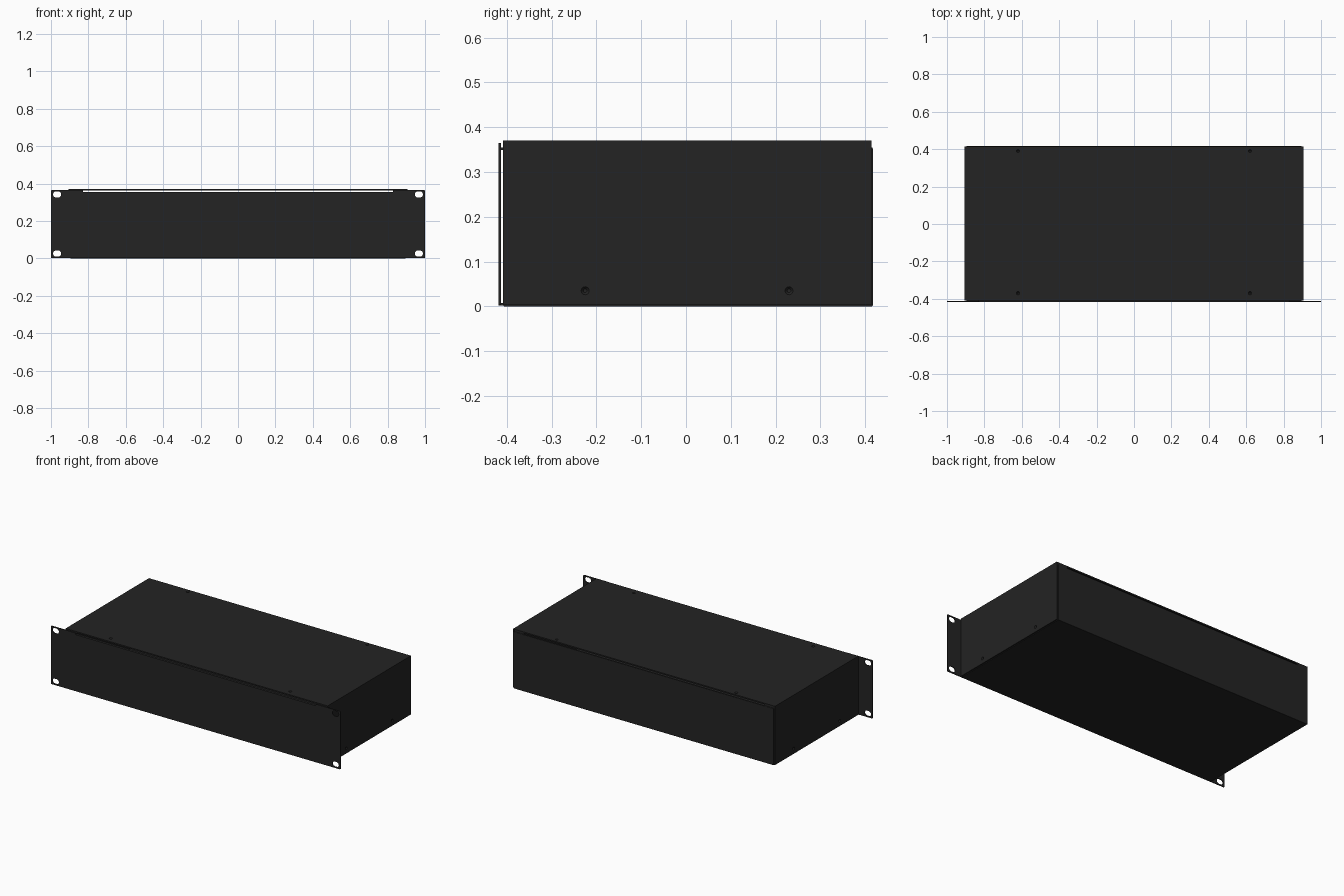
import bpy, bmesh, math
from mathutils import Vector

old = bpy.data.objects.get("Cube")
if old:
    bpy.data.objects.remove(old, do_unlink=True)

black = bpy.data.materials.new("black powder coat")
black.use_nodes = True
colour = (0.017, 0.017, 0.017, 1)
black.diffuse_color = colour
bsdf = black.node_tree.nodes["Principled BSDF"]
bsdf.inputs["Base Color"].default_value = colour
bsdf.inputs["Roughness"].default_value = 0.6


def add(name, bm):
    bmesh.ops.recalc_face_normals(bm, faces=bm.faces)
    mesh = bpy.data.meshes.new(name)
    bm.to_mesh(mesh)
    bm.free()
    mesh.materials.append(black)
    ob = bpy.data.objects.new(name, mesh)
    bpy.context.collection.objects.link(ob)
    return ob


def prism(name, outline, axis, start, end, radius=0):
    """Round the corners of a flat outline and extrude it along x or y."""
    bm = bmesh.new()
    place = (lambda u, v: (start, u, v)) if axis == "x" else (lambda u, v: (u, start, v))
    bm.faces.new([bm.verts.new(place(u, v)) for u, v in outline])
    if radius:
        bmesh.ops.bevel(bm, geom=bm.verts[:], offset=radius, segments=5,
                        profile=0.5, affect="VERTICES")
    ext = bmesh.ops.extrude_face_region(bm, geom=bm.faces[:])
    move = Vector((end - start, 0, 0)) if axis == "x" else Vector((0, end - start, 0))
    bmesh.ops.translate(bm, vec=move,
                        verts=[g for g in ext["geom"] if isinstance(g, bmesh.types.BMVert)])
    return add(name, bm)


def rect(u0, u1, v0, v1):
    return [(u0, v0), (u1, v0), (u1, v1), (u0, v1)]


def cut(target, cutter):
    mod = target.modifiers.new("cut", "BOOLEAN")
    mod.operation = "DIFFERENCE"
    mod.solver = "EXACT"
    mod.object = cutter
    cutter.hide_render = True
    cutter.hide_set(True)


def countersink(name, location, direction):
    """Tapered cutter whose wide end sits on the surface."""
    bm = bmesh.new()
    bmesh.ops.create_cone(bm, cap_ends=True, segments=24, radius1=0.004,
                          radius2=0.014, depth=0.012)
    ob = add(name, bm)
    ob.location = location
    ob.rotation_euler = Vector(direction).to_track_quat("Z", "Y").to_euler()
    return ob


W, T, H = 0.905, 0.008, 0.37      # half width, sheet thickness, height
FRONT, BACK = -0.408, 0.417
RIM, TAB = 0.355, 0.83            # tray wall top, start of the corner tabs

# Lid: top and both sides folded from one sheet
lid = prism("lid", [(-W, 0.003), (-W, H), (W, H), (W, 0.003), (W - T, 0.003),
                    (W - T, H - T), (T - W, H - T), (T - W, 0.003)],
            "y", FRONT, BACK - 0.003)

# Tray: floor, front and back folded from one sheet
inner = W - T - 0.0005
prism("tray", [(FRONT, RIM), (FRONT, 0), (BACK, 0), (BACK, RIM),
               (BACK - T, RIM), (BACK - T, T), (FRONT + T, T), (FRONT + T, RIM)],
      "x", -inner, inner, 0.003)

# Corner tabs closing the ends of the ventilation slits
for side, s in (("left", 1), ("right", -1)):
    for end, y in (("front", FRONT), ("back", BACK - T - 0.003)):
        x0, x1 = sorted((s * TAB, s * inner))
        prism(f"{end}_{side}_tab", rect(x0, x1, RIM - 0.004, H - T), "y", y, y + T)

# Front panel with rack ears and a shallow step along its top edge
panel = prism("front_panel", [(-1, 0.002), (1, 0.002), (1, 0.365), (TAB, 0.365),
                              (TAB, RIM), (-TAB, RIM), (-TAB, 0.365), (-1, 0.365)],
              "y", -0.418, -0.413, 0.0045)

# Narrow spacers between panel and tray
for name, z in (("lower_spacer", 0.002), ("upper_spacer", 0.349)):
    prism(name, rect(-inner, inner, z, z + 0.006), "y", -0.414, FRONT + 0.001)

# Mounting slots in the ears
for s in (-1, 1):
    for z in (0.026, 0.342):
        x = s * 0.967
        cut(panel, prism("ear_slot_cutter",
                         rect(x - 0.022, x + 0.022, z - 0.016, z + 0.016),
                         "y", -0.43, -0.4, 0.0155))

# Countersunk screw recesses on the top and sides
for s in (-1, 1):
    for y in (-0.37, 0.39):
        cut(lid, countersink("top_recess_cutter", (s * 0.62, y, H), (0, 0, 1)))
    for y in (-0.225, 0.23):
        cut(lid, countersink("side_recess_cutter", (s * W, y, 0.035), (s, 0, 0)))
